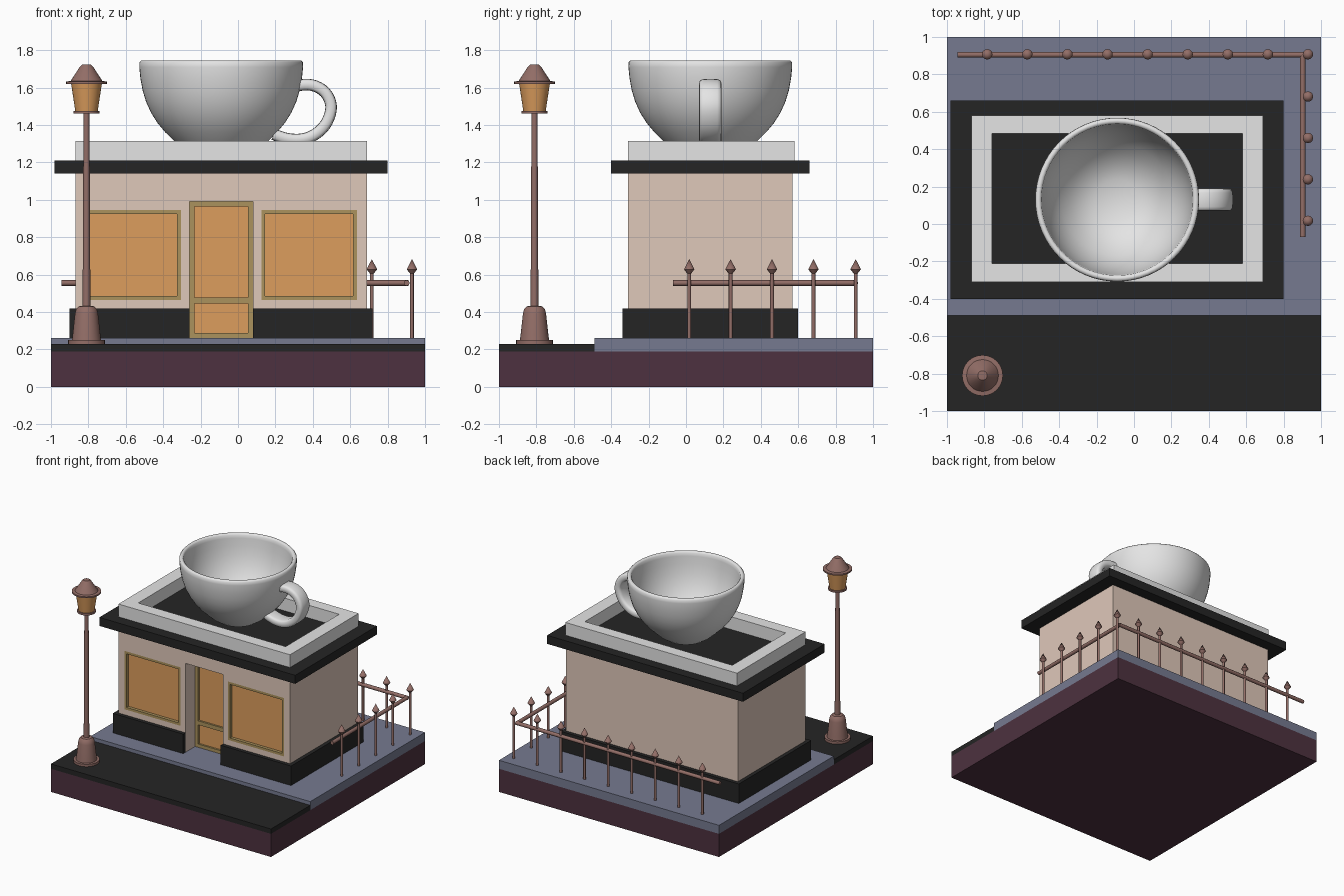
import bpy, bmesh, math
from mathutils import Vector

if "Cube" in bpy.data.objects:
    bpy.data.objects.remove(bpy.data.objects["Cube"])


def material(name, rgb):
    m = bpy.data.materials.new(name)
    m.diffuse_color = (*rgb, 1)
    m.use_nodes = True
    m.node_tree.nodes["Principled BSDF"].inputs["Base Color"].default_value = m.diffuse_color
    return m


PLUM = material("dark plum", (0.075, 0.031, 0.050))
BLACK = material("soft black", (0.018, 0.018, 0.018))
SLATE = material("slate blue", (0.18, 0.195, 0.28))
CREAM = material("warm beige", (0.74, 0.58, 0.49))
WHITE = material("white", (0.78, 0.78, 0.78))
GLASS = material("amber glass", (0.72, 0.34, 0.11))
BRASS = material("old brass", (0.41, 0.29, 0.11))
METAL = material("rusty metal", (0.29, 0.155, 0.135))


def finish(name, bm, mat, smooth=None):
    bmesh.ops.recalc_face_normals(bm, faces=bm.faces)
    me = bpy.data.meshes.new(name)
    bm.to_mesh(me)
    bm.free()
    ob = bpy.data.objects.new(name, me)
    bpy.context.collection.objects.link(ob)
    me.materials.append(mat)
    if smooth:
        bpy.ops.object.select_all(action='DESELECT')
        ob.select_set(True)
        bpy.context.view_layer.objects.active = ob
        bpy.ops.object.shade_smooth_by_angle(angle=math.radians(smooth))
    return ob


def boxes(name, mat, *extents):
    """Each extent is (x0, x1, y0, y1, z0, z1)."""
    bm = bmesh.new()
    for x0, x1, y0, y1, z0, z1 in extents:
        vs = bmesh.ops.create_cube(bm, size=1)["verts"]
        for v in vs:
            v.co = Vector((x0 if v.co.x < 0 else x1,
                           y0 if v.co.y < 0 else y1,
                           z0 if v.co.z < 0 else z1))
    return finish(name, bm, mat)


def add_lathe(bm, profile, center, sides):
    cx, cy = center
    rings = []
    for r, z in profile:
        if r == 0:
            rings.append([bm.verts.new((cx, cy, z))] * sides)
        else:
            rings.append([bm.verts.new((cx + r * math.cos(a), cy + r * math.sin(a), z))
                          for a in (2 * math.pi * i / sides for i in range(sides))])
    for a, b in zip(rings, rings[1:]):
        for i in range(sides):
            j = (i + 1) % sides
            bm.faces.new(list(dict.fromkeys((a[i], a[j], b[j], b[i]))))


def lathe(name, mat, profile, centers, sides=32, smooth=35):
    bm = bmesh.new()
    for c in centers:
        add_lathe(bm, profile, c, sides)
    return finish(name, bm, mat, smooth)


def cut(ob, *extents):
    cutter = boxes("cutter", CREAM, *extents)
    cutter.hide_render = True
    mod = ob.modifiers.new("cut", 'BOOLEAN')
    mod.operation, mod.solver, mod.object = 'DIFFERENCE', 'EXACT', cutter
    bpy.context.view_layer.objects.active = ob
    bpy.ops.object.modifier_apply(modifier="cut")
    bpy.data.objects.remove(cutter)


# Ground
boxes("ground_block", PLUM, (-1, 1, -1, 1, 0, 0.19))
boxes("road", BLACK, (-1, 1, -1, -0.49, 0.19, 0.23))
boxes("pavement", SLATE, (-1, 1, -0.49, 1, 0.19, 0.26))

# Shop walls with a door recess and two window openings
windows = [(-0.815, -0.305), (0.125, 0.635)]
walls = boxes("shop_walls", CREAM, (-0.87, 0.69, -0.31, 0.57, 0.26, 1.14))
cut(walls, (-0.26, 0.08, -0.5, -0.15, 0.2, 0.99),
    *[(a, b, -0.5, -0.26, 0.465, 0.945) for a, b in windows])
boxes("plinth", BLACK,
      (-0.90, -0.26, -0.34, -0.31, 0.26, 0.42), (0.08, 0.72, -0.34, -0.31, 0.26, 0.42),
      (-0.90, -0.87, -0.31, 0.57, 0.26, 0.42), (0.69, 0.72, -0.31, 0.57, 0.26, 0.42),
      (-0.90, 0.72, 0.57, 0.60, 0.26, 0.42))

# Windows
for side, (a, b) in zip(("left", "right"), windows):
    t = 0.02
    boxes(side + "_window_frame", BRASS,
          (a, a + t, -0.31, -0.26, 0.465, 0.945), (b - t, b, -0.31, -0.26, 0.465, 0.945),
          (a + t, b - t, -0.31, -0.26, 0.465, 0.465 + t),
          (a + t, b - t, -0.31, -0.26, 0.945 - t, 0.945))
    boxes(side + "_window_glass", GLASS,
          (a + t, b - t, -0.285, -0.26, 0.465 + t, 0.945 - t))

# Door
boxes("door_frame", BRASS,
      (-0.26, -0.233, -0.185, -0.15, 0.26, 0.99), (0.053, 0.08, -0.185, -0.15, 0.26, 0.99),
      *[(-0.233, 0.053, -0.185, -0.15, z0, z1)
        for z0, z1 in ((0.26, 0.287), (0.445, 0.478), (0.965, 0.99))])
boxes("door_panels", GLASS, (-0.233, 0.053, -0.17, -0.15, 0.287, 0.445),
      (-0.233, 0.053, -0.17, -0.15, 0.478, 0.965))

# Roof and parapet
boxes("roof_slab", BLACK, (-0.98, 0.80, -0.40, 0.66, 1.14, 1.21))
boxes("parapet", WHITE,
      (-0.87, 0.69, -0.31, -0.21, 1.21, 1.315), (-0.87, 0.69, 0.485, 0.58, 1.21, 1.315),
      (-0.87, -0.76, -0.21, 0.485, 1.21, 1.315), (0.58, 0.69, -0.21, 0.485, 1.21, 1.315))

# Giant cup
CUP = (-0.09, 0.13)
cup_profile = [(0, 1.212), (0.10, 1.215), (0.16, 1.242), (0.21, 1.277), (0.255, 1.318),
               (0.30, 1.362), (0.34, 1.41), (0.375, 1.465), (0.402, 1.525),
               (0.42, 1.585), (0.432, 1.65), (0.438, 1.71), (0.437, 1.735),
               (0.428, 1.745), (0.414, 1.745), (0.405, 1.735), (0.402, 1.71),
               (0.395, 1.65), (0.382, 1.58), (0.362, 1.515), (0.335, 1.455),
               (0.30, 1.40), (0.25, 1.345), (0.19, 1.295), (0.11, 1.262), (0, 1.252)]
lathe("cup_bowl", WHITE, cup_profile, [CUP], sides=64, smooth=60)

# Cup handle: rounded band swept along a smoothed path
ctrl = [Vector((x, 0, z)) for x, z in
        [(0.22, 1.59), (0.31, 1.61), (0.395, 1.613), (0.465, 1.575), (0.498, 1.50),
         (0.475, 1.415), (0.42, 1.355), (0.35, 1.325), (0.27, 1.325), (0.19, 1.35),
         (0.12, 1.38)]]
path = []
for p0, p1, p2, p3 in zip(ctrl, ctrl[1:], ctrl[2:], ctrl[3:]):
    for k in range(4):
        t = k / 4
        path.append(0.5 * (2 * p1 + (p2 - p0) * t + (2 * p0 - 5 * p1 + 4 * p2 - p3) * t * t
                           + (3 * p1 - p0 - 3 * p2 + p3) * t ** 3))
path.append(ctrl[-2])
bm = bmesh.new()
rings = []
N = 16
for i, p in enumerate(path):
    d = (path[min(i + 1, len(path) - 1)] - path[max(i - 1, 0)]).normalized()
    n = Vector((-d.z, 0, d.x))
    ring = []
    for k in range(N):
        c, s = math.cos(2 * math.pi * k / N), math.sin(2 * math.pi * k / N)
        u = math.copysign(abs(c) ** 0.5, c) * 0.06
        w = math.copysign(abs(s) ** 0.6, s) * 0.031
        ring.append(bm.verts.new(p + n * w + Vector((0, CUP[1] + u, 0))))
    rings.append(ring)
for a, b in zip(rings, rings[1:]):
    for k in range(N):
        j = (k + 1) % N
        bm.faces.new((a[k], a[j], b[j], b[k]))
bm.faces.new(rings[0])
bm.faces.new(rings[-1])
finish("cup_handle", bm, WHITE, 60)

# Street lamp
LAMP = [(-0.81, -0.81)]
lathe("lamp_post", METAL,
      [(0, 0.23), (0.098, 0.23), (0.098, 0.25), (0.078, 0.25), (0.074, 0.28), (0.062, 0.39),
       (0.056, 0.415), (0.042, 0.43), (0.021, 0.433), (0.016, 1.46), (0.07, 1.46),
       (0.07, 1.475), (0, 1.475)], LAMP)
lathe("lamp_glass", GLASS, [(0, 1.475), (0.06, 1.475), (0.082, 1.62), (0, 1.62)], LAMP)
lathe("lamp_cap", METAL,
      [(0, 1.62), (0.109, 1.62), (0.109, 1.632), (0.085, 1.635), (0.035, 1.712),
       (0.025, 1.722), (0, 1.724)], LAMP)

# Fence posts with spear tips, and rails
posts = [(0.93 - 0.2143 * i, 0.907) for i in range(9)]
posts += [(0.93, 0.017 + 0.2215 * i) for i in range(4)]
lathe("fence_posts", METAL,
      [(0, 0.26), (0.010, 0.26), (0.010, 0.605), (0.028, 0.628), (0, 0.683)], posts, sides=12)
for name, axis, mid, length in (("back_rail", 'X', (-0.017, 0.905, 0.555), 1.855),
                                ("side_rail", 'Y', (0.902, 0.418, 0.555), 0.975)):
    bm = bmesh.new()
    bmesh.ops.create_cone(bm, cap_ends=True, segments=12, radius1=0.015, radius2=0.015,
                          depth=length)
    for v in bm.verts:
        x, y, z = v.co
        v.co = Vector(mid) + (Vector((z, x, y)) if axis == 'X' else Vector((x, z, y)))
    finish(name, bm, METAL, 35)
